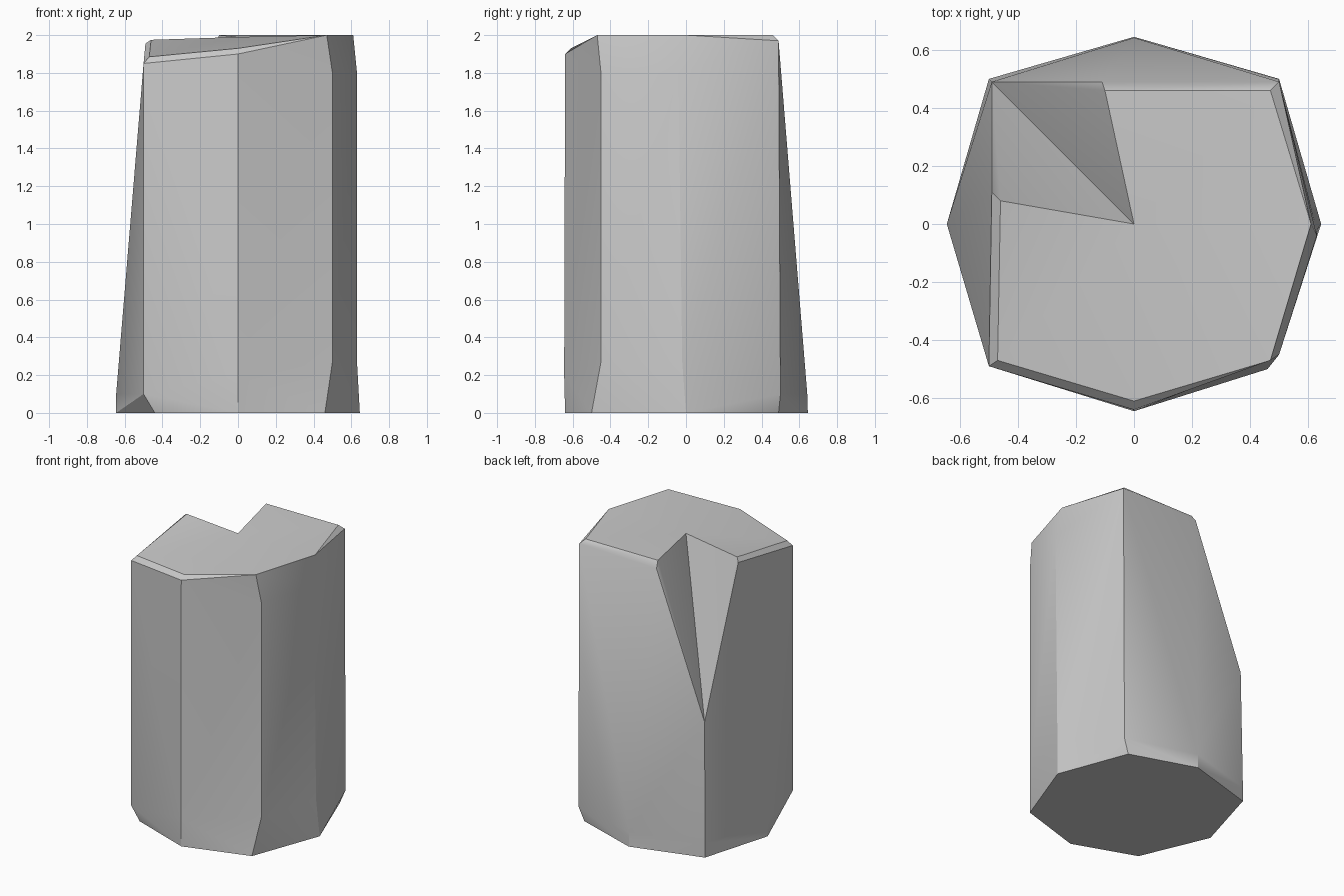
import bpy, bmesh, math
from mathutils import Vector

if "Cube" in bpy.data.objects:
    bpy.data.objects.remove(bpy.data.objects["Cube"])

# Each column runs up one corner: base, lower bend, rim, inner top edge
columns = [
    [(-.44, -.48, 0), (-.5, -.49, .1), (-.5, -.49, 1.85), (-.47, -.47, 1.885)],
    [(0, -.64, 0), (0, -.645, .2), (0, -.64, 1.9), (0, -.61, 1.93)],
    [(.46, -.5, 0), (.5, -.45, .27), (.5, -.45, 1.8), (.47, -.47, 2)],
    [(.645, 0, 0), (.63, -.02, .27), (.63, -.04, 1.8), (.61, 0, 2)],
    [(.46, .49, 0), (.5, .5, .1), (.5, .49, 1.97), (.47, .46, 2)],
    [(0, .645, 0), (0, .642, .1), (-.11, .49, 1.955), (-.1, .46, 2)],
    # notched corner: rim drops low, inner point is the notch tip
    [(-.5, .5, 0), (-.5, .5, .1), (-.49, .49, .96), (0, 0, 1.99)],
    [(-.645, 0, 0), (-.645, 0, .1), (-.49, .11, 1.955), (-.46, .08, 1.975)],
]
NOTCH = 6

bm = bmesh.new()
cols = [[bm.verts.new(p) for p in c] for c in columns]
n = len(cols)


def radius(a, b):
    return ((a.co + b.co) / 2).xy.length


def quad(a, b, c, d):
    # split along the diagonal that bulges outward
    tris = [(a, b, c), (a, c, d)] if radius(a, c) > radius(b, d) else [(a, b, d), (b, c, d)]
    for t in tris:
        bm.faces.new(t)


# Sides, chamfers and notch walls
for i in range(n):
    p, q = cols[i], cols[(i + 1) % n]
    for k in range(3):
        quad(p[k], q[k], q[k + 1], p[k + 1])

# Top as a fan from the notch tip, flat base
for j in range(1, n - 1):
    a, b = cols[(NOTCH + j) % n][3], cols[(NOTCH + j + 1) % n][3]
    bm.faces.new((cols[NOTCH][3], a, b))
bm.faces.new([c[0] for c in reversed(cols)])
bmesh.ops.recalc_face_normals(bm, faces=bm.faces)

mesh = bpy.data.meshes.new("notched_stump")
bm.to_mesh(mesh)
bm.free()
stump = bpy.data.objects.new("notched_stump", mesh)
bpy.context.collection.objects.link(stump)

# Soft shading on the gentle facets, crisp corners
bpy.context.view_layer.objects.active = stump
stump.select_set(True)
bpy.ops.object.shade_smooth_by_angle(angle=math.radians(30))
